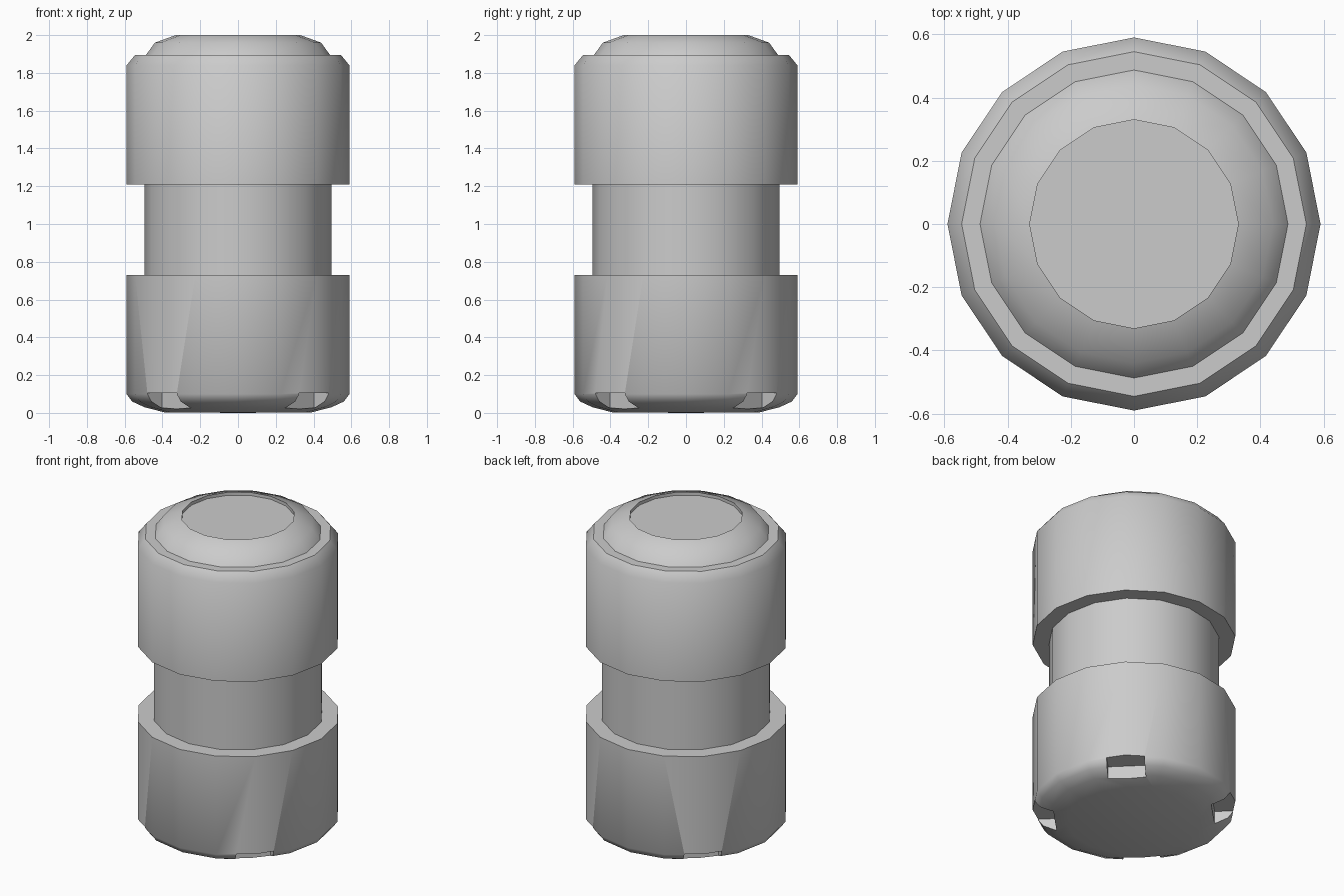
import bpy, bmesh, math
from mathutils import Matrix

if "Cube" in bpy.data.objects:
    bpy.data.objects.remove(bpy.data.objects["Cube"])

SIDES = 16


def lathe(name, profile):
    """Revolve (radius, z) points, starting and ending on the axis."""
    bm = bmesh.new()
    rings = []
    for r, z in profile:
        if r == 0:
            rings.append([bm.verts.new((0, 0, z))])
        else:
            rings.append([bm.verts.new((r * math.cos(2 * math.pi * i / SIDES),
                                        r * math.sin(2 * math.pi * i / SIDES), z))
                          for i in range(SIDES)])
    for a, b in zip(rings, rings[1:]):
        for i in range(SIDES):
            j = (i + 1) % SIDES
            if len(a) == 1:
                bm.faces.new((a[0], b[j], b[i]))
            elif len(b) == 1:
                bm.faces.new((a[i], a[j], b[0]))
            else:
                bm.faces.new((a[i], a[j], b[j], b[i]))
    bmesh.ops.recalc_face_normals(bm, faces=bm.faces)
    mesh = bpy.data.meshes.new(name)
    bm.to_mesh(mesh)
    bm.free()
    obj = bpy.data.objects.new(name, mesh)
    bpy.context.collection.objects.link(obj)
    return obj


# Canister: rounded base, recessed waist, chamfered shoulder, dished lid
canister = lathe("canister", [
    (0, 0), (0.39, 0.003), (0.495, 0.03), (0.56, 0.06), (0.59, 0.10),
    (0.59, 0.73), (0.495, 0.73), (0.495, 1.21), (0.59, 1.21),
    (0.59, 1.84), (0.545, 1.895), (0.487, 1.895), (0.44, 1.96),
    (0.33, 2.0), (0.33, 1.98), (0, 1.98)])

# Four diagonal notches around the base
bm = bmesh.new()
for k in range(4):
    m = (Matrix.Rotation(math.radians(45 + 90 * k), 4, 'Z')
         @ Matrix.Translation((0.60, 0, 0.0275))
         @ Matrix.Diagonal((0.28, 0.22, 0.155, 1)))
    bmesh.ops.create_cube(bm, size=1, matrix=m)
mesh = bpy.data.meshes.new("notch_cutter")
bm.to_mesh(mesh)
bm.free()
cutter = bpy.data.objects.new("notch_cutter", mesh)
bpy.context.collection.objects.link(cutter)

cut = canister.modifiers.new("notches", 'BOOLEAN')
cut.operation = 'DIFFERENCE'
cut.solver = 'EXACT'
cut.object = cutter

bpy.context.view_layer.objects.active = canister
canister.select_set(True)
bpy.ops.object.modifier_apply(modifier=cut.name)
bpy.data.objects.remove(cutter)

# Smooth sides with crisp steps
bpy.ops.object.shade_smooth_by_angle(angle=math.radians(45))
